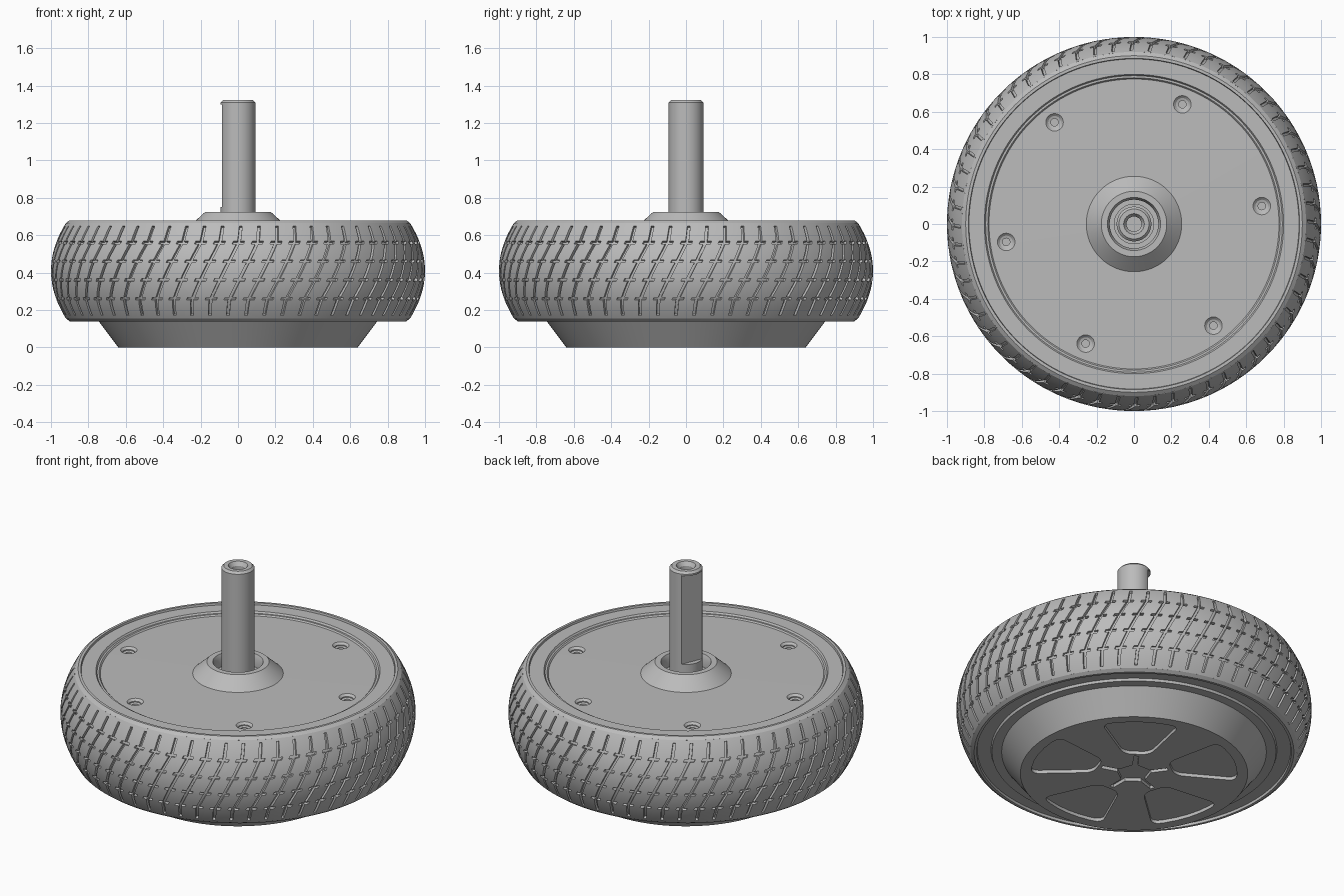
import bpy, bmesh, math
from mathutils import Matrix, Vector

cube = bpy.data.objects.get("Cube")
if cube:
    bpy.data.objects.remove(cube, do_unlink=True)

GREY = (0.5, 0.5, 0.5, 1)
grey = bpy.data.materials.new("plain grey")
grey.use_nodes = True
grey.diffuse_color = GREY
grey.node_tree.nodes["Principled BSDF"].inputs["Base Color"].default_value = GREY


def finish(name, bm):
    mesh = bpy.data.meshes.new(name)
    bm.to_mesh(mesh)
    bm.free()
    mesh.materials.append(grey)
    obj = bpy.data.objects.new(name, mesh)
    bpy.context.collection.objects.link(obj)
    return obj


def lathe(name, profile, steps=120, closed=False, offset=(0, 0, 0)):
    """Spin (radius, height) points about the z axis."""
    bm = bmesh.new()
    verts = [bm.verts.new((r, 0, z)) for r, z in profile]
    edges = [bm.edges.new(pair) for pair in zip(verts, verts[1:])]
    if closed:
        edges.append(bm.edges.new((verts[-1], verts[0])))
    bmesh.ops.spin(bm, geom=verts + edges, cent=(0, 0, 0), axis=(0, 0, 1),
                   angle=math.tau, steps=steps, use_merge=True)
    bmesh.ops.remove_doubles(bm, verts=bm.verts[:], dist=1e-5)
    bmesh.ops.recalc_face_normals(bm, faces=bm.faces[:])
    bmesh.ops.translate(bm, verts=bm.verts[:], vec=offset)
    return finish(name, bm)


def prism(name, outline, low, high, corners=(), radius=0.0, turn=0.0):
    """Extrude a flat outline, rounding the chosen corners first."""
    bm = bmesh.new()
    verts = [bm.verts.new((x, y, low)) for x, y in outline]
    bm.faces.new(verts)
    if corners:
        bmesh.ops.bevel(bm, geom=[verts[i] for i in corners], offset=radius,
                        segments=5, profile=0.5, affect='VERTICES')
    base = bm.faces[:]
    top = bmesh.ops.extrude_face_region(bm, geom=base, use_keep_orig=True)["geom"]
    bmesh.ops.translate(bm, vec=(0, 0, high - low),
                        verts=[g for g in top if isinstance(g, bmesh.types.BMVert)])
    bmesh.ops.recalc_face_normals(bm, faces=bm.faces[:])
    bmesh.ops.rotate(bm, verts=bm.verts[:], cent=(0, 0, 0),
                     matrix=Matrix.Rotation(turn, 3, 'Z'))
    return finish(name, bm)


def activate(obj):
    bpy.ops.object.select_all(action='DESELECT')
    obj.select_set(True)
    bpy.context.view_layer.objects.active = obj


def cut(obj, cutters):
    activate(obj)
    for cutter in cutters:
        cutter.hide_render = True
        mod = obj.modifiers.new("cut", 'BOOLEAN')
        mod.operation = 'DIFFERENCE'
        mod.solver = 'EXACT'
        mod.object = cutter
        bpy.ops.object.modifier_apply(modifier=mod.name)
        bpy.data.objects.remove(cutter, do_unlink=True)


def smooth(obj):
    activate(obj)
    bpy.ops.object.shade_smooth_by_angle(angle=math.radians(28))


def polar(r, a):
    return (r * math.cos(a), r * math.sin(a))


# Motor housing: tapered base, rim, cover plate and raised bearing boss
hub = lathe("motor_housing", [
    (0, 0), (0.64, 0), (0.745, 0.14), (0.80, 0.14), (0.805, 0.155), (0.882, 0.155),
    (0.882, 0.668), (0.80, 0.668), (0.793, 0.658), (0.782, 0.658), (0.775, 0.65),
    (0.255, 0.652), (0.175, 0.725), (0.142, 0.725), (0.13, 0.70), (0.13, 0.65),
    (0.105, 0.65), (0.105, 0.60), (0, 0.60)])

# Six countersunk screw holes
cutters = []
for k in range(6):
    x, y = polar(0.69, math.radians(8 + 60 * k))
    cutters.append(lathe("screw_hole_cutter", [
        (0, 0.60), (0.02, 0.60), (0.02, 0.628), (0.034, 0.632), (0.034, 0.638),
        (0.052, 0.655), (0.052, 0.70), (0, 0.70)], 24, offset=(x, y, 0)))

# Five rounded petal recesses in the base
wide, narrow, arc = math.radians(22), math.radians(19), 6
petal = [polar(0.58, wide * (2 * i / arc - 1)) for i in range(arc + 1)]
petal += [polar(0.23, narrow), polar(0.23, -narrow)]
spokes = [math.radians(54 + 72 * k) for k in range(5)]
for a in spokes:
    cutters.append(prism("petal_cutter", petal, -0.05, 0.02,
                         (0, arc, arc + 1, arc + 2), 0.045, a))

# Star recess in the middle of the base
star = []
for a in spokes:
    along, across = Vector(polar(1, a)), Vector(polar(0.014, a + math.pi / 2))
    star += [tuple(along * r + across * s)
             for r, s in ((0.095, -1), (0.195, -1), (0.195, 1), (0.095, 1))]
cutters.append(prism("star_cutter", star, -0.05, 0.02))
cut(hub, cutters)
smooth(hub)

# Axle with a centre hole and one milled flat
axle = lathe("axle", [
    (0, 0.59), (0.093, 0.59), (0.093, 1.31), (0.08, 1.323), (0.055, 1.323),
    (0.04, 1.30), (0.04, 1.20), (0, 1.20)], 64)
flat = [(0.063, -0.2), (0.2, -0.2), (0.2, 0.2), (0.063, 0.2)]
cut(axle, [prism("flat_cutter", flat, 0.75, 1.30, turn=math.radians(157))])
smooth(axle)

# Tyre body with shoulder lips
smooth(lathe("tyre_body", [
    (0.88, 0.165), (0.885, 0.14), (0.90, 0.14), (0.92, 0.155), (0.89, 0.20),
    (0.89, 0.62), (0.92, 0.665), (0.90, 0.68), (0.885, 0.68), (0.88, 0.655)],
    closed=True))

# Tread: skewed grid whose groove cells are sunk
MID, PITCHES = 0.41, 60
FRACTIONS = (0, 0.22, 0.38, 0.6)
levels, kinds = [0.155, 0.17], ["edge"]
for dash in (0.26, 0.36, 0.46, 0.56, 0.657):
    start, end = levels[-1], dash - 0.007
    for i in range(1, 5):
        levels.append(start + (end - start) * i / 4)
        kinds.append("band")
    levels.append(dash + 0.008)
    kinds.append("dash")
kinds[-1] = "edge"


def tread_radius(z):
    return 1 - 0.08 * ((z - MID) / 0.255) ** 2


def skew(z):
    t = max(-0.16, min(0.16, z - MID))
    return 0.5 * t + 0.12 * (z - MID - t)


bm = bmesh.new()
rings = []
for z in levels:
    rings.append([bm.verts.new((*polar(tread_radius(z),
                                       math.tau * (p + f) / PITCHES + skew(z)), z))
                  for p in range(PITCHES) for f in FRACTIONS])
grooves, count = [], PITCHES * len(FRACTIONS)
for i, kind in enumerate(kinds):
    for j in range(count):
        n = (j + 1) % count
        face = bm.faces.new((rings[i][j], rings[i][n], rings[i + 1][n], rings[i + 1][j]))
        column = j % len(FRACTIONS)
        if (kind != "edge" and column == 1) or (kind == "dash" and column < 3):
            grooves.append(face)
bm.normal_update()
bmesh.ops.inset_region(bm, faces=grooves, thickness=0.001, depth=-0.016,
                       use_boundary=True, use_even_offset=True)
smooth(finish("tyre_tread", bm))
